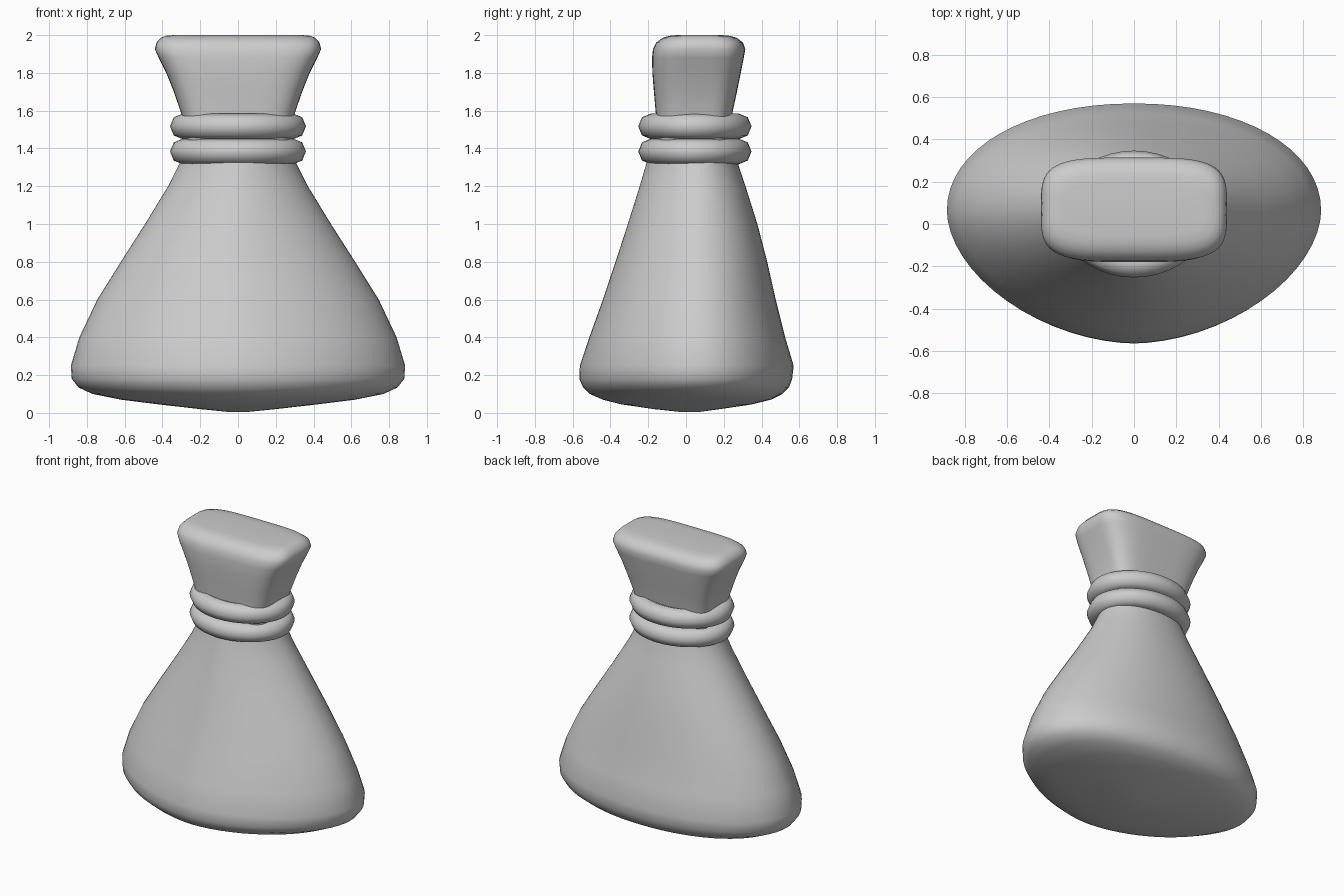
import bpy, bmesh, math

if "Cube" in bpy.data.objects:
    bpy.data.objects.remove(bpy.data.objects["Cube"])


def oval(t, rx, yc, y0, y1, nf, nb):
    """Point on an oval with separate front and back roundness."""
    c, s = math.cos(t), math.sin(t)
    n = nf if s < 0 else nb
    x = rx * math.copysign(abs(c) ** (2 / n), c)
    y = abs(s) ** (2 / n)
    return x, yc + (y * (y1 - yc) if s >= 0 else -y * (yc - y0))


def finish(name, bm, angle=60):
    bmesh.ops.recalc_face_normals(bm, faces=bm.faces)
    me = bpy.data.meshes.new(name)
    bm.to_mesh(me)
    bm.free()
    ob = bpy.data.objects.new(name, me)
    bpy.context.collection.objects.link(ob)
    bpy.ops.object.select_all(action='DESELECT')
    ob.select_set(True)
    bpy.context.view_layer.objects.active = ob
    bpy.ops.object.shade_smooth_by_angle(angle=math.radians(angle))
    return ob


def loft(name, rows, nf, nb, yc, seg=64):
    """Skin through rows of (z, half width, front y, back y), capped at both ends."""
    bm = bmesh.new()
    loops = []
    for z, rx, y0, y1 in rows:
        mid = yc if y0 < yc - 0.05 and y1 > yc + 0.05 else (y0 + y1) / 2
        loops.append([bm.verts.new((*oval(2 * math.pi * i / seg, rx, mid, y0, y1, nf, nb), z))
                      for i in range(seg)])
    for a, b in zip(loops, loops[1:]):
        for i in range(seg):
            j = (i + 1) % seg
            bm.faces.new((a[i], a[j], b[j], b[i]))
    bm.faces.new(loops[0])
    bm.faces.new(loops[-1])
    return finish(name, bm)


def cord(name, z, rx=0.36, ry=0.30, yc=0.047, r=0.068, seg=40, sides=8):
    """Oval ring tied around the neck."""
    bm = bmesh.new()
    loops = []
    for i in range(seg):
        t = 2 * math.pi * i / seg
        loop = []
        for k in range(sides):
            a = 2 * math.pi * k / sides
            d = r * (math.cos(a) - 1)
            loop.append(bm.verts.new(((rx + d) * math.cos(t), yc + (ry + d) * math.sin(t),
                                      z + r * math.sin(a))))
        loops.append(loop)
    for i in range(seg):
        a, b = loops[i], loops[(i + 1) % seg]
        for k in range(sides):
            m = (k + 1) % sides
            bm.faces.new((a[k], b[k], b[m], a[m]))
    return finish(name, bm)


# Sack body with a gently domed underside
loft("sack_body", [
    (0.005, 0.05, -0.03, 0.07), (0.02, 0.2, -0.17, 0.18), (0.045, 0.42, -0.34, 0.35),
    (0.07, 0.62, -0.44, 0.45), (0.1, 0.77, -0.51, 0.51), (0.135, 0.845, -0.545, 0.545),
    (0.18, 0.88, -0.565, 0.562), (0.25, 0.885, -0.562, 0.57), (0.4, 0.84, -0.512, 0.525),
    (0.6, 0.745, -0.44, 0.475), (0.8, 0.62, -0.373, 0.43), (1.0, 0.492, -0.308, 0.378),
    (1.2, 0.37, -0.245, 0.315), (1.32, 0.31, -0.21, 0.275), (1.45, 0.28, -0.18, 0.25),
], 1.8, 2.1, 0.06)

# Two tie cords
for n, z in enumerate((1.384, 1.517)):
    cord(f"tie_cord_{n + 1}", z)

# Gathered mouth of the sack, closed on top
loft("sack_mouth", [
    (1.4, 0.27, -0.15, 0.22), (1.585, 0.3, -0.16, 0.245), (1.7, 0.34, -0.17, 0.27),
    (1.8, 0.38, -0.178, 0.29), (1.88, 0.42, -0.18, 0.306), (1.925, 0.44, -0.175, 0.314),
    (1.96, 0.432, -0.158, 0.302), (1.985, 0.41, -0.125, 0.27), (1.996, 0.385, -0.09, 0.235),
    (2.0, 0.34, -0.05, 0.19),
], 4, 4, 0.07)
